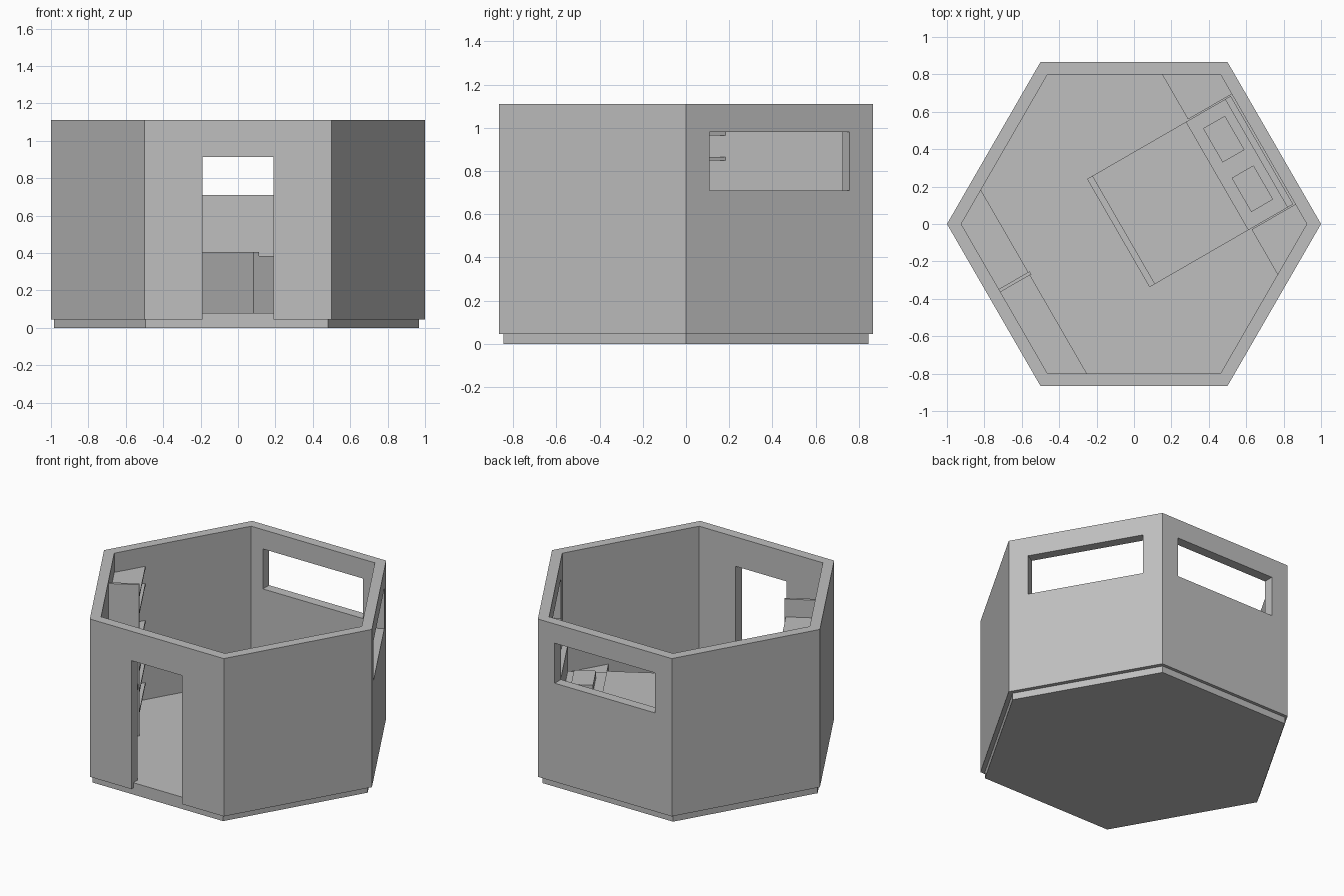
import bpy, bmesh, math
from mathutils import Matrix

if "Cube" in bpy.data.objects:
    bpy.data.objects.remove(bpy.data.objects["Cube"])

grey = bpy.data.materials.new("plain grey")
grey.use_nodes = True
grey.diffuse_color = (0.52, 0.52, 0.52, 1)
grey.node_tree.nodes["Principled BSDF"].inputs["Base Color"].default_value = (0.52, 0.52, 0.52, 1)

INNER = 0.80      # distance from centre to inner wall face
OUTER = 0.866     # distance from centre to outer wall face
FLOOR = 0.08
BED, STORE = 30, 210   # wall directions in degrees


def prism(name, outline, z0, z1, angle=0, shift=0):
    """Extrude a flat outline upward, then turn it about z."""
    bm = bmesh.new()
    face = bm.faces.new([bm.verts.new((x, y, z0)) for x, y in outline])
    top = bmesh.ops.extrude_face_region(bm, geom=[face])["geom"]
    bmesh.ops.translate(bm, vec=(0, 0, z1 - z0),
                        verts=[v for v in top if isinstance(v, bmesh.types.BMVert)])
    bmesh.ops.recalc_face_normals(bm, faces=bm.faces)
    bm.transform(Matrix.Translation((shift, 0, 0)) @ Matrix.Rotation(math.radians(angle), 4, "Z"))
    mesh = bpy.data.meshes.new(name)
    bm.to_mesh(mesh)
    bm.free()
    mesh.materials.append(grey)
    obj = bpy.data.objects.new(name, mesh)
    bpy.context.collection.objects.link(obj)
    return obj


def hexagon(apothem):
    r = apothem / math.cos(math.pi / 6)
    return [(r * math.cos(i * math.pi / 3), r * math.sin(i * math.pi / 3)) for i in range(6)]


def rect(d0, d1, t0, t1):
    return [(d0, t0), (d1, t0), (d1, t1), (d0, t1)]


def reach(d):
    """Half width of the room at distance d toward a wall."""
    return (INNER - d / 2) / math.cos(math.pi / 6)


def corner_piece(name, depth, start, side, z0, z1, angle):
    """Piece against a wall that runs from start into the room corner."""
    outline = [(depth, side * start), (INNER, side * start),
               (INNER, side * reach(INNER)), (depth, side * reach(depth))]
    return prism(name, outline, z0, z1, angle)


def cut(target, cutter):
    mod = target.modifiers.new("opening", "BOOLEAN")
    mod.operation = "DIFFERENCE"
    mod.solver = "EXACT"
    mod.object = cutter
    bpy.context.view_layer.objects.active = target
    bpy.ops.object.modifier_apply(modifier=mod.name)
    bpy.data.objects.remove(cutter)


# Floor slab and hexagonal wall ring
prism("floor", hexagon(0.845), 0, FLOOR, shift=-0.007)
walls = prism("walls", hexagon(OUTER), 0.045, 1.11)
cut(walls, prism("room_cutter", hexagon(INNER), -0.2, 1.4))

# Two windows and the doorway
for angle in (BED, 90):
    cut(walls, prism("window_cutter", rect(0.7, 1, -0.374, 0.374), 0.71, 0.98, angle))
cut(walls, prism("door_cutter", rect(0.7, 1, -0.19, 0.19), -0.1, 0.912, 270))

# Bed
HALF = 0.334
prism("footboard", rect(-0.097, -0.063, -HALF, HALF), FLOOR, 0.405, BED)
prism("mattress", rect(-0.063, 0.755, -HALF, HALF), FLOOR, 0.375, BED)
prism("blanket", rect(-0.063, 0.515, -HALF, HALF), 0.375, 0.385, BED)
prism("headboard", rect(0.755, 0.79, -HALF, HALF), FLOOR, 0.55, BED)
for side, label in ((1, "back"), (-1, "front")):
    prism(label + "_pillow", rect(0.575, 0.71, side * 0.153 - 0.105, side * 0.153 + 0.105),
          0.375, 0.42, BED)
    corner_piece(label + "_nightstand", 0.53, 0.34, side, FLOOR, 0.30, BED)

# Shelves with a tall divider
DEPTH = 0.618
for i, z in enumerate((0.18, 0.32, 0.46, 0.60, 0.85, 0.965)):
    corner_piece("shelf_%d" % (i + 1), DEPTH, 0.06, -1, z, z + 0.015, STORE)
prism("shelf_divider", rect(0.61, INNER, -0.06, -0.042), FLOOR, 1.10, STORE)

# Low cabinet with a worktop
prism("cabinet", rect(0.63, INNER, -0.042, 0.445), FLOOR, 0.40, STORE)
corner_piece("worktop", DEPTH, -0.042, 1, 0.40, 0.43, STORE)
